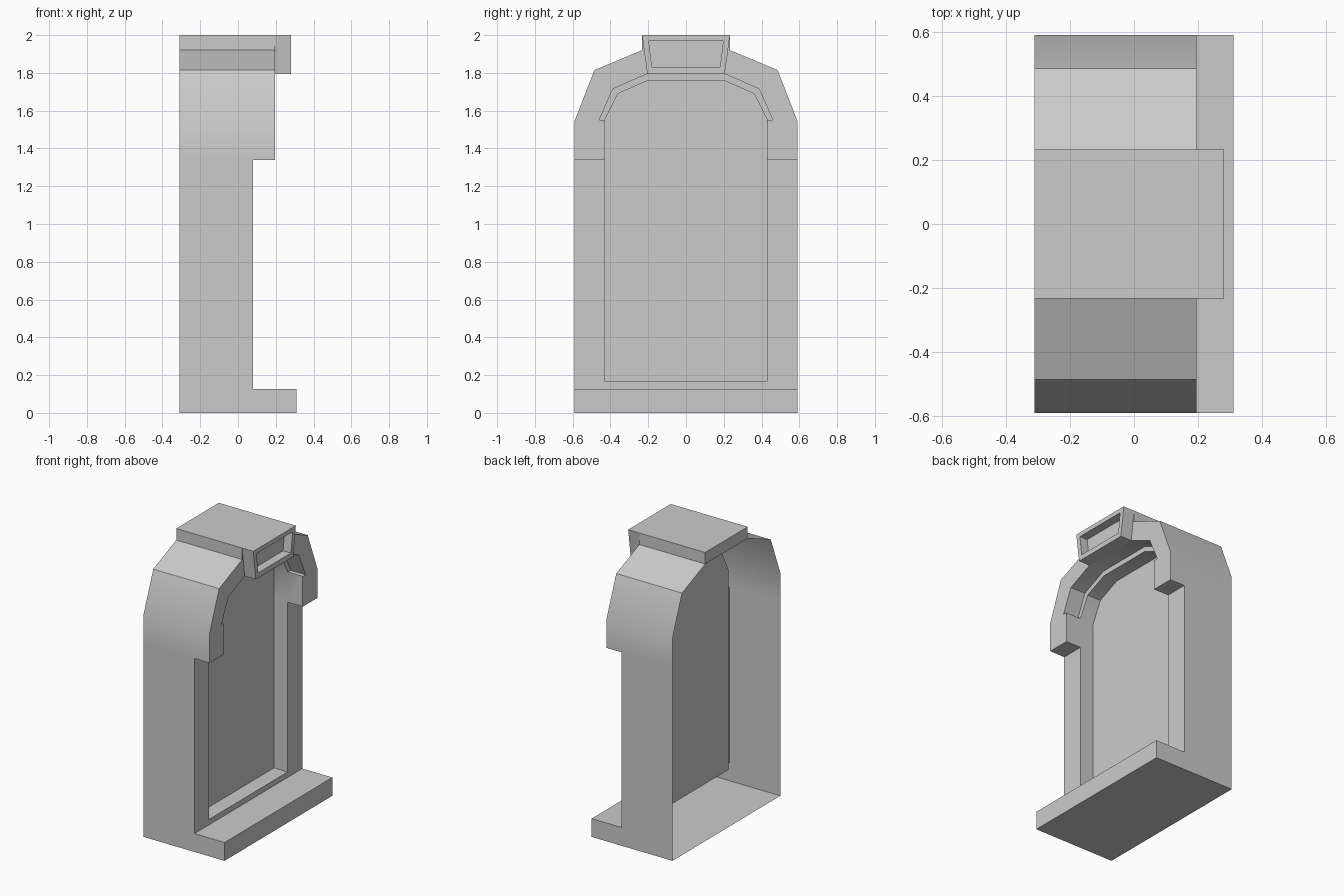
import bpy, bmesh, math

if "Cube" in bpy.data.objects:
    bpy.data.objects.remove(bpy.data.objects["Cube"])

BACK, PANEL, FRAME, HOOD, KEY, FOOT = -0.31, -0.025, 0.08, 0.195, 0.28, 0.31


def face(bm, pts):
    bm.faces.new([bm.verts.new(p) for p in pts])


def flat(bm, x, prof):
    """Flat face at depth x from a (y, z) outline."""
    face(bm, [(x, y, z) for y, z in prof])


def strip(bm, x0, x1, path):
    """Sweep a (y, z) path along x."""
    for (y0, z0), (y1, z1) in zip(path, path[1:]):
        face(bm, [(x0, y0, z0), (x1, y0, z0), (x1, y1, z1), (x0, y1, z1)])


def finish(bm, name):
    """Weld the half model, mirror it across y and shade it."""
    bmesh.ops.remove_doubles(bm, verts=bm.verts, dist=0.0005)
    bmesh.ops.recalc_face_normals(bm, faces=bm.faces)
    me = bpy.data.meshes.new(name)
    bm.to_mesh(me)
    bm.free()
    ob = bpy.data.objects.new(name, me)
    bpy.context.collection.objects.link(ob)
    mod = ob.modifiers.new("mirror", 'MIRROR')
    mod.use_axis = (False, True, False)
    mod.merge_threshold = 0.0005
    bpy.ops.object.select_all(action='DESELECT')
    ob.select_set(True)
    bpy.context.view_layer.objects.active = ob
    bpy.ops.object.modifier_apply(modifier="mirror")
    bpy.ops.object.shade_smooth_by_angle(angle=math.radians(30))


W, IN = 0.59, 0.43
roof = [(W, 1.545), (0.485, 1.815), (0.233, 1.92)]
arch_out = [(0.46, 1.55), (0.387, 1.715), (0.205, 1.795)]
arch_in = [(IN, 1.55), (0.36, 1.69), (0.2, 1.76)]

# Niche body: open-backed shell with foot, frame, recess and hood
bm = bmesh.new()
face(bm, [(x, W, z) for x, z in [(BACK, 0), (FOOT, 0), (FOOT, 0.127),
                                 (FRAME, 0.127), (FRAME, 1.34), (BACK, 1.34)]])
face(bm, [(x, W, z) for x, z in [(BACK, 1.34), (FRAME, 1.34), (HOOD, 1.34),
                                 (HOOD, 1.545), (BACK, 1.545)]])
strip(bm, BACK, HOOD, roof)
# foot
strip(bm, BACK, FOOT, [(0, 0), (W, 0)])
strip(bm, FRAME, FOOT, [(0, 0.127), (W, 0.127)])
flat(bm, FOOT, [(0, 0), (W, 0), (W, 0.127), (0, 0.127)])
# frame front and the ledge under the hood
flat(bm, FRAME, [(0, 0.127), (W, 0.127), (W, 1.34), (IN, 1.34), (IN, 0.165), (0, 0.165)])
flat(bm, FRAME, arch_in[:1] + arch_out + [(0, 1.795), (0, 1.76)] + arch_in[:0:-1])
# recess walls and back panel
recess = [(0, 0.165), (IN, 0.165), (IN, 1.34)] + arch_in + [(0, 1.76)]
strip(bm, PANEL, FRAME, recess)
flat(bm, PANEL, recess)
# hood
flat(bm, HOOD, [(IN, 1.34), (W, 1.34)] + roof + arch_out[::-1] + [(IN, 1.55)])
strip(bm, FRAME, HOOD, [(W, 1.34), (IN, 1.34), (IN, 1.55)] + arch_out + [(0, 1.795)])
finish(bm, "niche_body")

# Keystone block with a sunken front
bm = bmesh.new()
T, B = 0.233, 0.205
inner = [(0, 1.83), (0.18, 1.83), (0.197, 1.97), (0, 1.97)]
strip(bm, BACK, HOOD, [(0, 1.92), (T, 1.92), (T, 2), (0, 2)])
strip(bm, HOOD, KEY, [(0, 1.795), (B, 1.795), (T, 2), (0, 2)])
flat(bm, BACK, [(0, 1.92), (T, 1.92), (T, 2), (0, 2)])
flat(bm, HOOD, [(T, 2), (T, 1.92), (B, 1.795)])
flat(bm, KEY, [(0, 2), (T, 2), (B, 1.795), (0, 1.795)] + inner)
strip(bm, KEY - 0.06, KEY, inner)
flat(bm, KEY - 0.06, inner)
finish(bm, "keystone")
